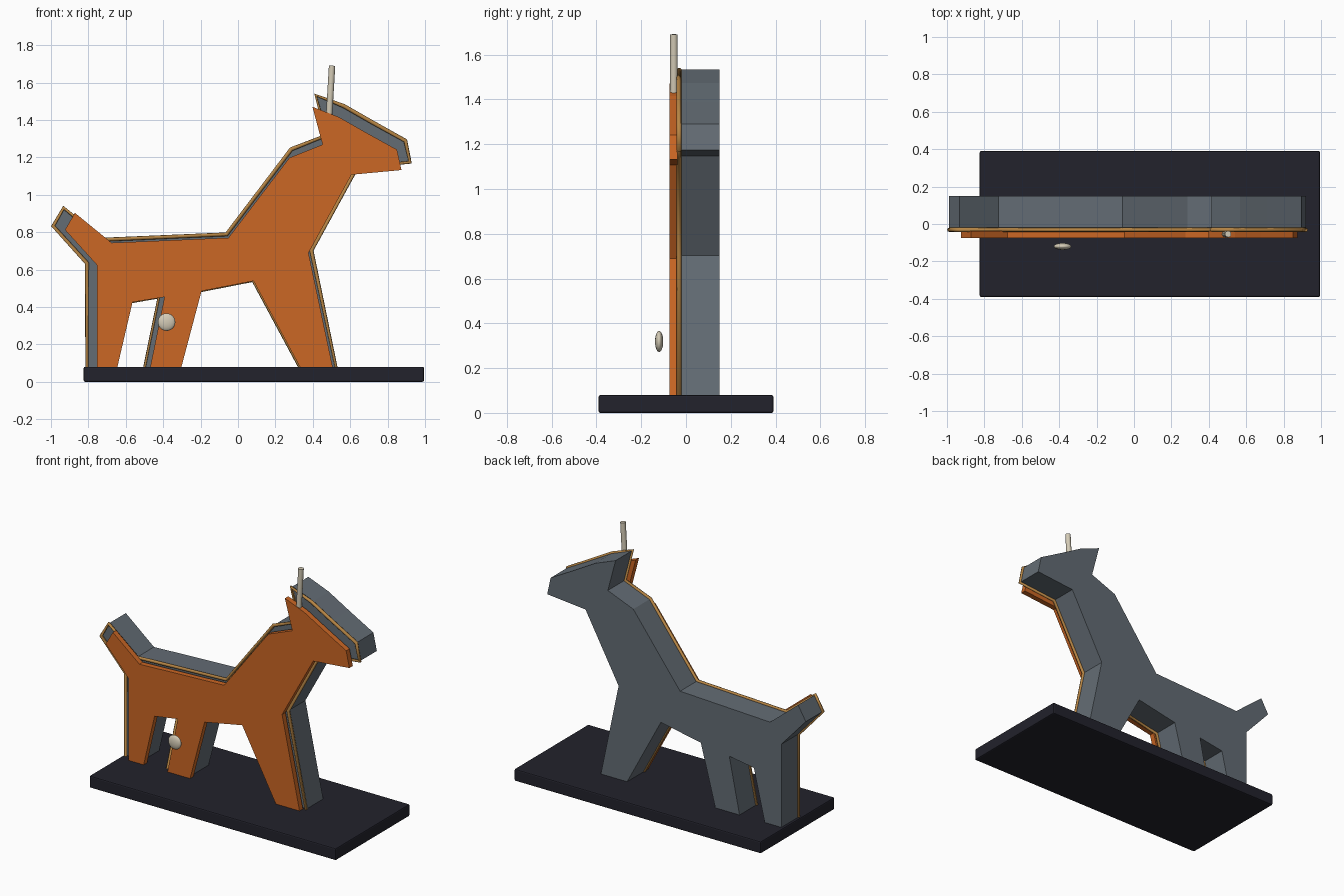
import bpy, bmesh
from mathutils import Vector

cube = bpy.data.objects.get("Cube")
if cube:
    bpy.data.objects.remove(cube, do_unlink=True)


def material(name, rgb, rough=0.6):
    m = bpy.data.materials.new(name)
    m.use_nodes = True
    m.diffuse_color = (*rgb, 1)
    bsdf = m.node_tree.nodes["Principled BSDF"]
    bsdf.inputs["Base Color"].default_value = (*rgb, 1)
    bsdf.inputs["Roughness"].default_value = rough
    return m


ORANGE = material("burnt orange", (0.60, 0.135, 0.018))
GREY = material("slate grey", (0.125, 0.15, 0.175))
GOLD = material("old gold", (0.48, 0.24, 0.06))
CREAM = material("bone cream", (0.66, 0.60, 0.47))
DARK = material("dark base", (0.016, 0.016, 0.025))

# Animal silhouette in x and z, clockwise from the tail end
OUTLINE = [
    (-0.925, 0.812), (-0.872, 0.903), (-0.676, 0.743), (-0.051, 0.77),
    (0.275, 1.198), (0.452, 1.268), (0.398, 1.470), (0.54, 1.415),
    (0.68, 1.335), (0.850, 1.241), (0.874, 1.132), (0.607, 1.107),
    (0.377, 0.689), (0.508, 0.07), (0.336, 0.07), (0.083, 0.539),
    (-0.195, 0.485), (-0.305, 0.07), (-0.471, 0.07), (-0.393, 0.453),
    (-0.564, 0.426), (-0.647, 0.07), (-0.755, 0.07), (-0.755, 0.625),
]
# The rear silhouette is the same shape, slightly larger
REAR = [(x * 1.061 - 0.007, z * 1.063 - 0.03) for x, z in OUTLINE]


def finish(name, bm, mat):
    bmesh.ops.recalc_face_normals(bm, faces=bm.faces)
    mesh = bpy.data.meshes.new(name)
    bm.to_mesh(mesh)
    bm.free()
    mesh.materials.append(mat)
    obj = bpy.data.objects.new(name, mesh)
    bpy.context.collection.objects.link(obj)
    return obj


def slab(name, outline, y0, y1, mat):
    """Flat silhouette extruded from y0 to y1."""
    bm = bmesh.new()
    face = bm.faces.new([bm.verts.new((x, y0, z)) for x, z in outline])
    side = bmesh.ops.extrude_face_region(bm, geom=[face], use_keep_orig=True)
    moved = [g for g in side["geom"] if isinstance(g, bmesh.types.BMVert)]
    bmesh.ops.translate(bm, verts=moved, vec=(0, y1 - y0, 0))
    return finish(name, bm, mat)


slab("rear_body", REAR, -0.022, 0.149, GREY)
slab("front_plate", OUTLINE, -0.074, -0.038, ORANGE)

# Thin gold rim following the rear silhouette
curve = bpy.data.curves.new("gold_rim", "CURVE")
curve.dimensions = "3D"
curve.bevel_depth = 0.011
curve.bevel_resolution = 2
spline = curve.splines.new("POLY")
spline.points.add(len(REAR) - 1)
for point, (x, z) in zip(spline.points, REAR):
    point.co = (x, -0.031, z, 1)
spline.use_cyclic_u = True
curve.materials.append(GOLD)
rim = bpy.data.objects.new("gold_rim", curve)
bpy.context.collection.objects.link(rim)

# Base board with softened edges
bpy.ops.mesh.primitive_cube_add(size=1, location=(0.085, 0, 0.04))
base = bpy.context.object
base.name = "base_board"
base.scale = (1.82, 0.78, 0.08)
bpy.ops.object.transform_apply(location=False, rotation=False, scale=True)
base.data.materials.append(DARK)
bevel = base.modifiers.new("soft_edges", "BEVEL")
bevel.width = 0.008
bevel.segments = 2

# Leaning horn
low, high = Vector((0.487, -0.054, 1.42)), Vector((0.503, -0.054, 1.69))
bpy.ops.mesh.primitive_cylinder_add(
    vertices=20, radius=0.017, depth=(high - low).length, location=(low + high) / 2)
horn = bpy.context.object
horn.name = "horn"
horn.rotation_euler = (high - low).to_track_quat("Z", "Y").to_euler()
horn.data.materials.append(CREAM)
bpy.ops.object.shade_smooth_by_angle()

# Flattened bead in front of the hind leg
bpy.ops.mesh.primitive_uv_sphere_add(
    segments=24, ring_count=14, radius=0.047, location=(-0.382, -0.12, 0.319))
bead = bpy.context.object
bead.name = "bead"
bead.scale = (1, 0.39, 1)
bead.data.materials.append(CREAM)
bpy.ops.object.shade_smooth_by_angle()
